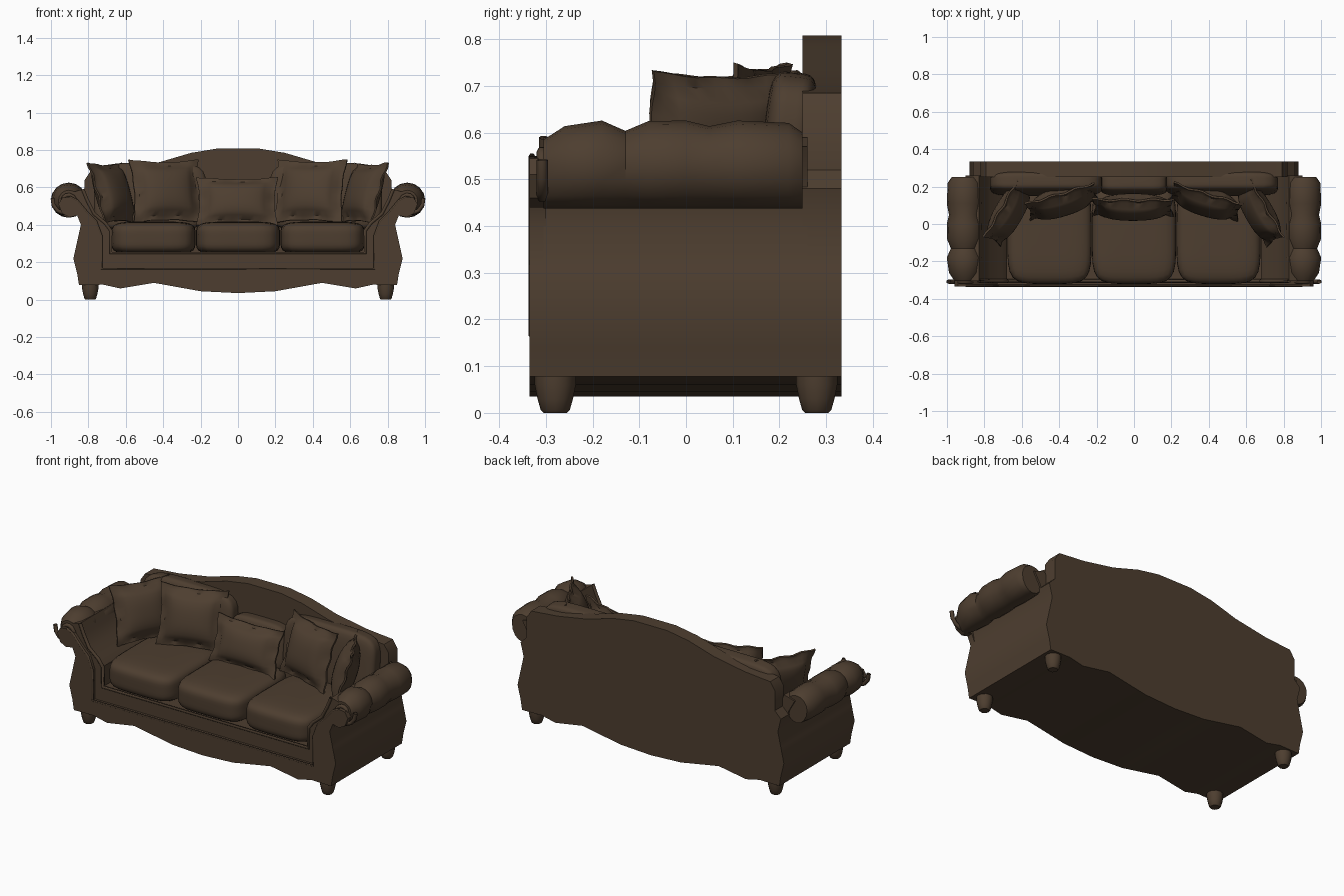
import bpy, bmesh, math
from mathutils import Vector

if "Cube" in bpy.data.objects:
    bpy.data.objects.remove(bpy.data.objects["Cube"])

fabric = bpy.data.materials.new("brown_fabric")
fabric.use_nodes = True
COLOR = (0.075, 0.048, 0.029, 1)
fabric.diffuse_color = COLOR
bsdf = fabric.node_tree.nodes["Principled BSDF"]
bsdf.inputs["Base Color"].default_value = COLOR
bsdf.inputs["Roughness"].default_value = 0.9


def finish(name, bm, angle=40):
    bmesh.ops.recalc_face_normals(bm, faces=bm.faces)
    mesh = bpy.data.meshes.new(name)
    bm.to_mesh(mesh)
    bm.free()
    ob = bpy.data.objects.new(name, mesh)
    bpy.context.collection.objects.link(ob)
    mesh.materials.append(fabric)
    bpy.ops.object.select_all(action="DESELECT")
    ob.select_set(True)
    bpy.context.view_layer.objects.active = ob
    bpy.ops.object.shade_smooth_by_angle(angle=math.radians(angle))
    return ob


def mirrored(half):
    return half + [(-x, z) for x, z in reversed(half) if x > 0]


def prism(name, outline, y0, y1):
    bm = bmesh.new()
    face = bm.faces.new([bm.verts.new((x, y0, z)) for x, z in outline])
    ext = bmesh.ops.extrude_face_region(bm, geom=[face])
    verts = [v for v in ext["geom"] if isinstance(v, bmesh.types.BMVert)]
    bmesh.ops.translate(bm, verts=verts, vec=(0, y1 - y0, 0))
    bmesh.ops.triangulate(bm, faces=[f for f in bm.faces if len(f.verts) > 4])
    return finish(name, bm, 35)


def loft(name, rings):
    bm = bmesh.new()
    loops = [[bm.verts.new(p) for p in ring] for ring in rings]
    n = len(loops[0])
    for a, b in zip(loops, loops[1:]):
        for i in range(n):
            bm.faces.new((a[i], a[(i + 1) % n], b[(i + 1) % n], b[i]))
    bm.faces.new(loops[0])
    bm.faces.new(loops[-1])
    return finish(name, bm)


def cushion(name, center, size, tilt=0, power=5):
    """Puffed box: a subdivided cube pushed onto a superellipsoid."""
    bm = bmesh.new()
    bmesh.ops.create_cube(bm, size=2)
    bmesh.ops.subdivide_edges(bm, edges=bm.edges[:], cuts=9, use_grid_fill=True)
    for v in bm.verts:
        r = sum(abs(c) ** power for c in v.co) ** (1 / power)
        v.co = Vector([c / r * s / 2 for c, s in zip(v.co, size)])
    ob = finish(name, bm, 60)
    ob.location = center
    ob.rotation_euler = (math.radians(tilt), 0, 0)


def pillow(name, center, width, height, thick, tilt, turn):
    """Stuffed pillow with pinched sides and a flat ruffled flange."""
    bm = bmesh.new()
    n = 14
    inner = 0.86
    sides = []
    for side in (-1, 1):
        grid = []
        for j in range(n + 1):
            row = []
            for i in range(n + 1):
                u, v = 2 * i / n - 1, 2 * j / n - 1
                a, b = min(abs(u) / inner, 1), min(abs(v) / inner, 1)
                puff = ((1 - a ** 2.5) * (1 - b ** 2.5)) ** 0.5
                rim = max(abs(u), abs(v)) > inner
                wave = 0.006 * math.sin(9 * (u - v)) if rim else 0
                x = u * width / 2 * (1 - 0.09 * (1 - v * v))
                z = v * height / 2 * (1 - 0.09 * (1 - u * u))
                row.append(bm.verts.new((x, side * (0.005 + puff * thick / 2) + wave, z)))
            grid.append(row)
        for j in range(n):
            for i in range(n):
                bm.faces.new((grid[j][i], grid[j][i + 1], grid[j + 1][i + 1], grid[j + 1][i]))
        sides.append(grid[0] + [r[-1] for r in grid[1:]]
                     + grid[-1][-2::-1] + [r[0] for r in grid[-2:0:-1]])
    back, front = sides
    for i in range(len(back)):
        k = (i + 1) % len(back)
        bm.faces.new((back[i], back[k], front[k], front[i]))
    ob = finish(name, bm, 45)
    ob.location = center
    ob.rotation_euler = (math.radians(tilt), 0, math.radians(turn))


def piping(name, path, y, radius):
    curve = bpy.data.curves.new(name, "CURVE")
    curve.dimensions = "3D"
    curve.bevel_depth = radius
    curve.bevel_resolution = 1
    spline = curve.splines.new("POLY")
    spline.points.add(len(path) - 1)
    for p, (x, z) in zip(spline.points, path):
        p.co = (x, y, z, 1)
    curve.materials.append(fabric)
    bpy.context.collection.objects.link(bpy.data.objects.new(name, curve))


# Shared outlines, right half from the bottom centre outwards
skirt = [(0, .035), (.2, .045), (.45, .09), (.63, .06), (.72, .08), (.85, .078)]
flank = [(.86, .14), (.88, .22), (.86, .31), (.84, .4)]
inner_curve = [(.83, .59), (.805, .53), (.77, .46), (.71, .41), (.68, .37), (.68, .25)]
panel_curve = [(.9, .55), (.86, .53), (.81, .47), (.76, .42), (.73, .34), (.73, .165)]

# Frame: seat base with arm walls, raised front panel, arched back
prism("body_frame", mirrored(skirt + flank + [(.86, .5), (.9, .57)] + inner_curve + [(0, .25)]),
      -.305, .26)
hook = [(.86, .45), (.9, .44), (.94, .46), (.96, .51), (.94, .545)]
prism("front_panel", mirrored(skirt + flank + hook + panel_curve + [(0, .165)]), -.335, -.3)
crest = [(.86, .48), (.82, .52), (.82, .64), (.79, .685), (.62, .7), (.42, .735), (.25, .785), (.11, .808)]
prism("arched_back", mirrored(skirt + flank + crest), .25, .333)

# Piping along the recessed border
piping("panel_piping", [(-x, z) for x, z in panel_curve] + panel_curve[::-1], -.33, .007)
piping("seat_piping", [(-x, z) for x, z in inner_curve] + inner_curve[::-1], -.305, .01)

# Rolled arms with gathered waists
stations = [(-.305, .055), (-.26, .084), (-.18, .096), (-.13, .074), (-.08, .095), (0, .096),
            (.05, .084), (.11, .096), (.22, .091), (.25, .07)]
for side, label in ((1, "left"), (-1, "right")):
    rings = []
    for y, r in stations:
        ring = []
        for k in range(16):
            a = math.tau * k / 16
            drop = r if math.sin(a) > 0 else .092
            ring.append((side * (.905 + r * math.cos(a)), y, .53 + drop * math.sin(a)))
        rings.append(ring)
    loft(label + "_arm_roll", rings)
    scroll = [(side * (.915 + (.02 + .009 * t) * math.cos(t)), .525 + (.02 + .009 * t) * math.sin(t))
              for t in [k * .5 for k in range(14)]]
    piping(label + "_arm_scroll", scroll, -.308, .012)

# Seat cushions and back upholstery
for i, label in enumerate(("right", "middle", "left")):
    cushion(label + "_seat_cushion", ((i - 1) * .452, -.055, .33), (.45, .53, .175))
    height = .27 if i == 1 else .36
    cushion(label + "_back_cushion", ((i - 1) * .47, .215, .37 + height / 2),
            (.36 if i == 1 else .6, .11, height), -6)

# Throw pillows
pillow("middle_pillow", (-.005, .09, .525), .44, .27, .12, -18, 0)
for side, label in ((1, "left"), (-1, "right")):
    pillow(label + "_inner_pillow", (side * .385, .12, .58), .39, .35, .13, -15, -17 * side)
    pillow(label + "_outer_pillow", (side * .67, .06, .57), .36, .34, .12, -17, -60 * side)

# Turned feet
for sx, lr in ((1, "left"), (-1, "right")):
    for sy, fb in ((-1, "front"), (1, "back")):
        rings = [[(sx * .79 + r * math.cos(math.tau * k / 12), sy * .28 + r * math.sin(math.tau * k / 12), z)
                  for k in range(12)]
                 for z, r in ((0, .025), (.006, .031), (.03, .038), (.06, .044), (.09, .044))]
        loft(fb + "_" + lr + "_foot", rings)
